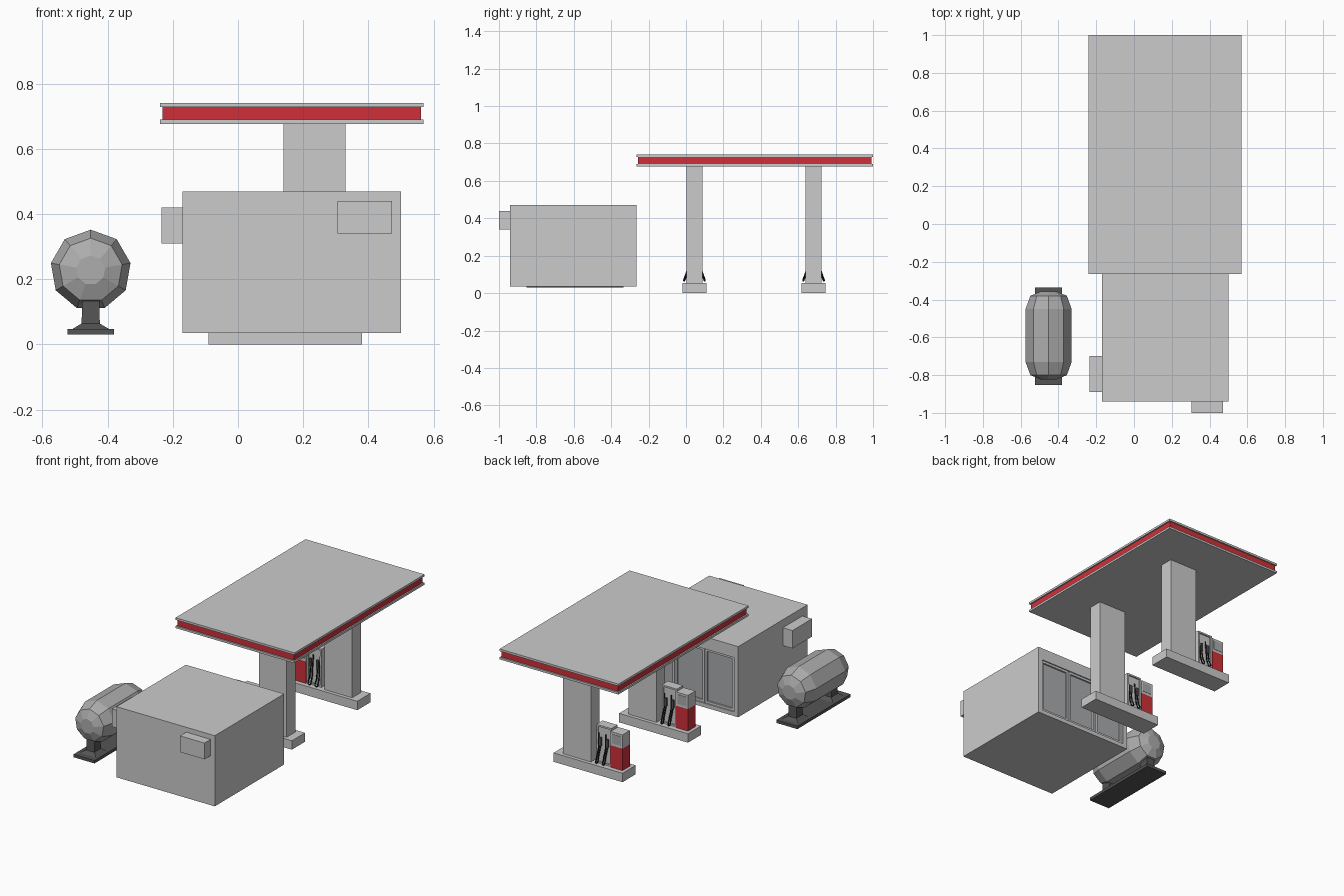
import bpy, bmesh
from math import sin, cos, tau

if "Cube" in bpy.data.objects:
    bpy.data.objects.remove(bpy.data.objects["Cube"])


def material(name, r, g, b):
    m = bpy.data.materials.new(name)
    m.diffuse_color = (r, g, b, 1)
    m.use_nodes = True
    m.node_tree.nodes["Principled BSDF"].inputs["Base Color"].default_value = m.diffuse_color
    return m


RED = material("red_paint", 0.62, 0.03, 0.04)
DARK = material("dark_metal", 0.09, 0.09, 0.09)
BLACK = material("black_rubber", 0.015, 0.015, 0.015)
LIGHT = material("light_metal", 0.42, 0.42, 0.42)
GLASS = material("glass", 0.4, 0.41, 0.42)


def make(name, bm, mat=None):
    bmesh.ops.recalc_face_normals(bm, faces=bm.faces)
    me = bpy.data.meshes.new(name)
    bm.to_mesh(me)
    bm.free()
    ob = bpy.data.objects.new(name, me)
    bpy.context.collection.objects.link(ob)
    if mat:
        me.materials.append(mat)
    return ob


def box(name, x, y, z, mat=None):
    bm = bmesh.new()
    bmesh.ops.create_cube(bm, size=1)
    for v in bm.verts:
        v.co = [(a + b) / 2 + c * (b - a) for (a, b), c in zip((x, y, z), v.co)]
    return make(name, bm, mat)


def frame(name, x, z, y, w, mat=None):
    """Rectangular frame of bar width w in the xz plane, y = (from, to)."""
    bm = bmesh.new()
    rings = []
    for yy in y:
        for i in (0, w):
            rings.append([bm.verts.new((px, yy, pz)) for px, pz in (
                (x[0] + i, z[0] + i), (x[1] - i, z[0] + i),
                (x[1] - i, z[1] - i), (x[0] + i, z[1] - i))])
    for a, b in ((0, 1), (1, 3), (3, 2), (2, 0)):
        for k in range(4):
            n = (k + 1) % 4
            bm.faces.new((rings[a][k], rings[a][n], rings[b][n], rings[b][k]))
    return make(name, bm, mat)


def hose(name, pts, radius=0.004):
    cu = bpy.data.curves.new(name, 'CURVE')
    cu.dimensions = '3D'
    cu.bevel_depth = radius
    cu.bevel_resolution = 1
    cu.resolution_u = 4
    cu.use_fill_caps = True
    sp = cu.splines.new('BEZIER')
    sp.bezier_points.add(len(pts) - 1)
    for p, co in zip(sp.bezier_points, pts):
        p.co = co
        p.handle_left_type = p.handle_right_type = 'AUTO'
    cu.materials.append(BLACK)
    ob = bpy.data.objects.new(name, cu)
    bpy.context.collection.objects.link(ob)


# Canopy: two plates around a red band
box("canopy_bottom", (-0.24, 0.57), (-0.265, 1.0), (0.677, 0.69))
box("canopy_band", (-0.232, 0.562), (-0.257, 0.992), (0.69, 0.728), RED)
box("canopy_top", (-0.24, 0.57), (-0.265, 1.0), (0.728, 0.741))

# Shop with a recessed window front
shop = box("shop", (-0.17, 0.50), (-0.94, -0.265), (0.035, 0.47))
cutter = box("window_cutter", (-0.14, 0.47), (-0.29, -0.2), (0.06, 0.395))
cutter.hide_render = True
cutter.hide_viewport = True
cut = shop.modifiers.new("recess", 'BOOLEAN')
cut.object = cutter
cut.operation = 'DIFFERENCE'
cut.solver = 'EXACT'
for i in range(3):
    x0 = -0.14 + i * 0.61 / 3
    x = (x0 + 0.002, x0 + 0.61 / 3 - 0.002)
    frame(f"window_frame_{i}", x, (0.06, 0.395), (-0.29, -0.272), 0.014)
    box(f"window_pane_{i}", (x[0] + 0.012, x[1] - 0.012), (-0.29, -0.282),
        (0.072, 0.383), GLASS)

# Wall units
box("front_wall_unit", (0.305, 0.472), (-1.0, -0.94), (0.34, 0.44))
box("side_wall_unit", (-0.235, -0.17), (-0.89, -0.70), (0.31, 0.42))

# Pump islands with pillar, pump, hose cabinet and hoses
for n, yc in enumerate((0.045, 0.682)):
    def span(h):
        return (yc - h, yc + h)
    box(f"island_{n}", (-0.09, 0.38), span(0.064), (0, 0.055))
    box(f"pillar_{n}", (0.14, 0.33), span(0.0425), (0.055, 0.68))
    box(f"pump_body_{n}", (-0.07, 0.01), span(0.036), (0.055, 0.19), RED)
    box(f"pump_head_{n}", (-0.07, 0.01), span(0.036), (0.19, 0.275))
    box(f"hose_cabinet_{n}", (0.01, 0.112), span(0.022), (0.055, 0.29))
    for s in (-1, 1):
        def side(a, b):
            return tuple(sorted((yc + s * a, yc + s * b)))
        box(f"pump_screen_{n}_{s}", (-0.06, 0.0), side(0.035, 0.038),
            (0.205, 0.262), GLASS)
        frame(f"cabinet_frame_{n}_{s}", (0.01, 0.112), (0.055, 0.29),
              side(0.021, 0.03), 0.01)
        for k, xh in enumerate((0.037, 0.084)):
            box(f"nozzle_{n}_{s}_{k}", (xh - 0.006, xh + 0.006),
                side(0.02, 0.034), (0.165, 0.215), DARK)
            hose(f"hose_{n}_{s}_{k}", [(xh + dx, yc + s * dy, z) for dx, dy, z in (
                (0, 0.028, 0.17), (0.004, 0.042, 0.11), (0.010, 0.056, 0.065),
                (0.017, 0.045, 0.09), (0.013, 0.030, 0.15), (0.016, 0.024, 0.24))])

# Gas tank: nine-sided body with tapered ends
bm = bmesh.new()
rings = []
for y, r in ((-0.822, 0.045), (-0.80, 0.098), (-0.73, 0.124),
             (-0.45, 0.124), (-0.38, 0.098), (-0.358, 0.045)):
    rings.append([bm.verts.new((-0.452 + r * sin(tau * i / 9), y,
                                0.228 + r * cos(tau * i / 9))) for i in range(9)])
for a, b in zip(rings, rings[1:]):
    for i in range(9):
        j = (i + 1) % 9
        bm.faces.new((a[i], a[j], b[j], b[i]))
bm.faces.new(rings[0])
bm.faces.new(rings[-1])
make("gas_tank", bm, LIGHT)

# Tank stand: base plate and two flared legs
box("tank_base", (-0.524, -0.381), (-0.852, -0.335), (0.03, 0.048), DARK)
for k, yc in enumerate((-0.42, -0.76)):
    bm = bmesh.new()
    loops = [[bm.verts.new((-0.452 + sx * hx, yc + sy * hy, z))
              for sx, sy in ((-1, -1), (1, -1), (1, 1), (-1, 1))]
             for hx, hy, z in ((0.055, 0.055, 0.048), (0.028, 0.032, 0.064),
                               (0.026, 0.03, 0.14))]
    for a, b in zip(loops, loops[1:]):
        for i in range(4):
            j = (i + 1) % 4
            bm.faces.new((a[i], a[j], b[j], b[i]))
    bm.faces.new(loops[0])
    bm.faces.new(loops[-1])
    make(f"tank_leg_{k}", bm, DARK)
